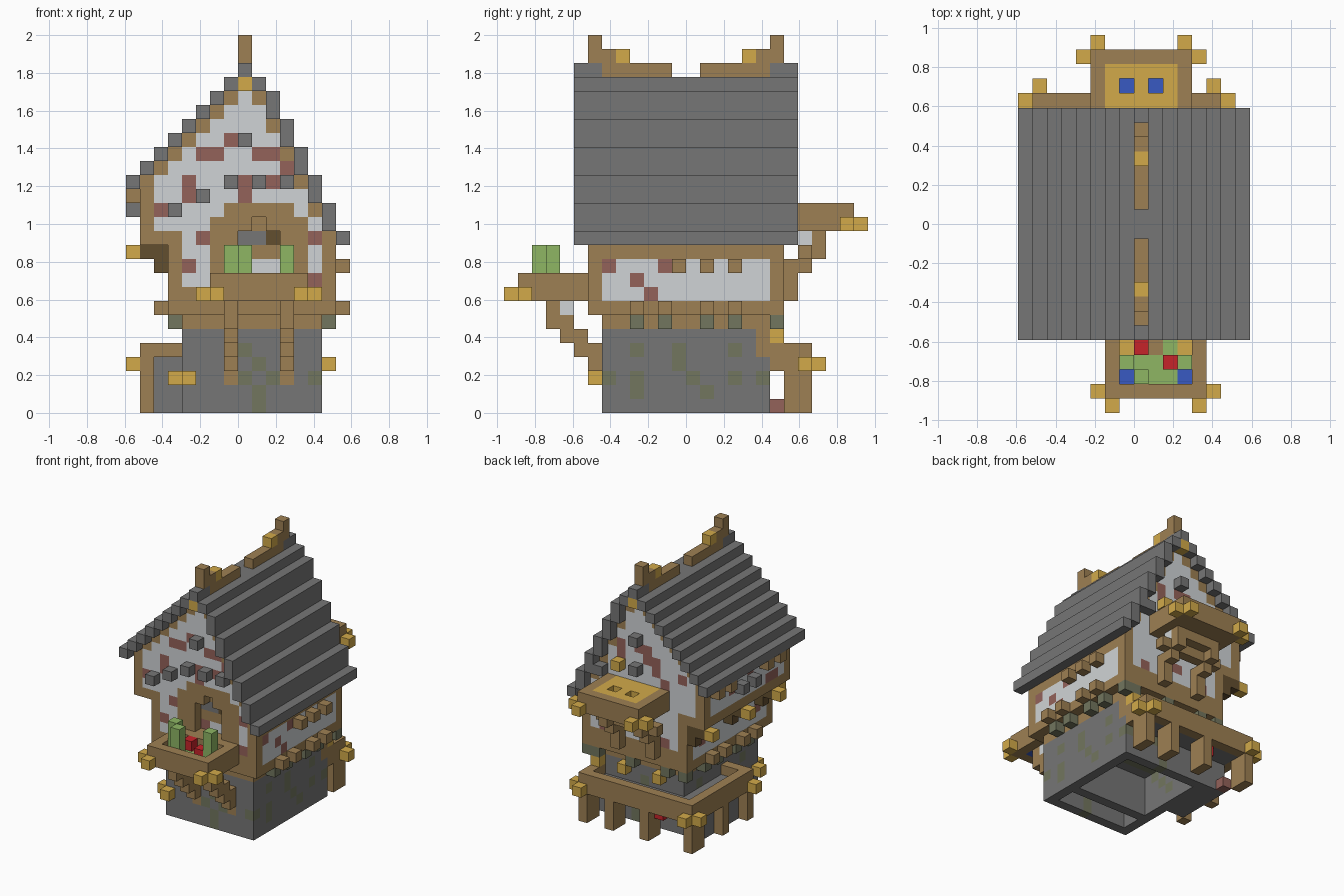
import bpy, bmesh
from mathutils import Vector

cube = bpy.data.objects.get("Cube")
if cube:
    bpy.data.objects.remove(cube, do_unlink=True)
UNIT = 2 / 27                      # edge length of one block
ORIGIN = Vector((8, 13, 0))        # block coordinates of the centre

COLOURS = {"wood": (158, 128, 83), "dark_wood": (98, 78, 47), "gold": (210, 170, 74),
           "stone": (118, 118, 118), "plaster": (208, 212, 214), "brick": (148, 98, 90),
           "moss": (114, 118, 94), "green": (142, 182, 100), "red": (198, 36, 42),
           "blue": (56, 90, 194)}
MATS = {}
for label, rgb in COLOURS.items():
    m = bpy.data.materials.new(label)
    m.use_nodes = True
    lin = [((c / 255 + 0.055) / 1.055) ** 2.4 for c in rgb] + [1]
    m.diffuse_color = lin
    m.node_tree.nodes["Principled BSDF"].inputs["Base Color"].default_value = lin
    MATS[label] = m


def span(v):
    return range(v[0], v[1] + 1) if isinstance(v, tuple) else (v,)


def fill(cells, colour, x, y, z):
    """Fill an inclusive block range with a colour."""
    for i in span(x):
        for j in span(y):
            for k in span(z):
                cells[i, j, k] = colour


def carve(cells, x, y, z):
    for i in span(x):
        for j in span(y):
            for k in span(z):
                cells.pop((i, j, k), None)


def build(name, cells):
    """Make a mesh from the exposed block faces."""
    bm = bmesh.new()
    used = sorted(set(cells.values()))
    for cell, colour in cells.items():
        for axis in range(3):
            for side in (0, 1):
                near = list(cell)
                near[axis] += 2 * side - 1
                if tuple(near) in cells:
                    continue
                u, v = Vector((0, 0, 0)), Vector((0, 0, 0))
                u[(axis + 1) % 3] = v[(axis + 2) % 3] = 1
                p = Vector(cell) - ORIGIN
                p[axis] += side
                quad = [p, p + u, p + u + v, p + v]
                if not side:
                    quad.reverse()
                face = bm.faces.new([bm.verts.new(q * UNIT) for q in quad])
                face.material_index = used.index(colour)
    bmesh.ops.remove_doubles(bm, verts=bm.verts, dist=UNIT / 100)
    mesh = bpy.data.meshes.new(name)
    bm.to_mesh(mesh)
    bm.free()
    for colour in used:
        mesh.materials.append(MATS[colour])
    bpy.context.collection.objects.link(bpy.data.objects.new(name, mesh))


def roof_low(i):
    """Lowest roof block in a column: shallow on one side, steep on the other."""
    if i <= 8:
        return 16 + i
    return {9: 23, 15: 12}.get(i, 41 - 2 * i)


# Hollow stone base with mossy blocks
end_moss = {(8, 4), (9, 3), (10, 2), (9, 1), (9, 0), (13, 2), (8, 2)}
side_moss = {(9, 4), (9, 2), (9, 1), (12, 4), (12, 3), (13, 2), (14, 1), (16, 4), (16, 2)}
base = {}
fill(base, "stone", (4, 13), (7, 18), (0, 5))
for i, j, k in base:
    if (i, k) in end_moss if j in (7, 18) else (j, k) in side_moss:
        base[i, j, k] = "moss"
fill(base, "wood", 13, 18, (4, 5))
for i in (7, 11):
    base[i, 7, 2] = "wood"
carve(base, (5, 12), (8, 9), (0, 3))
carve(base, (5, 12), (11, 17), (0, 3))
fill(base, "stone", (2, 3), (13, 18), (0, 3))
build("stone_base", base)

# Half-timbered house body
front_bricks = {(5, 18), (6, 18), (7, 19), (9, 18), (10, 18), (11, 17), (4, 15), (4, 16),
                (8, 15), (8, 16), (10, 16), (2, 14), (5, 12), (4, 10), (13, 12), (13, 9)}
back_bricks = {(8, 18), (7, 18), (7, 17), (6, 17), (6, 16), (5, 15), (5, 14), (10, 17),
               (10, 18), (3, 16), (12, 9), (9, 10), (8, 10), (5, 9)}
right_bricks = {(7, 10), (9, 9), (10, 8), (11, 10)}
left_bricks = {(8, 13), (9, 13), (12, 15), (15, 14), (17, 9), (8, 9), (7, 10)}


def wall_colour(i, j, k):
    left_edge = 1 if k > 11 else 3
    if i in (left_edge, 14) and 6 < j < 19:                     # long side walls
        if (j, k) in (right_bricks if i == 14 else left_bricks):
            return "brick"
        return "wood" if k in (7, 11, 12, 16) else "plaster"
    arch = 6 <= i <= 12 and k <= 13 or 7 <= i <= 11 and k == 14
    if k <= 8 or i in (left_edge, 14) or k == roof_low(i) - 1 or (j == 6 and arch):
        return "wood"
    if k == 12 and i < 4:
        return "wood"
    if (i, k) in (front_bricks if j == 6 else back_bricks):
        return "brick"
    return "plaster"


house = {}
fill(house, "wood", (4, 13), (7, 18), 6)
for i in range(1, 15):
    for j in range(6, 20):
        for k in range(7 if i > 2 else 12, min(roof_low(i), 23)):
            house[i, j, k] = wall_colour(i, j, k)
# Arched doorway set into the front wall
carve(house, (8, 10), 6, (10, 12))
carve(house, 9, 6, 13)
fill(house, "wood", (8, 10), 7, (11, 13))
fill(house, "plaster", (9, 10), 7, 10)
fill(house, "stone", (8, 9), 7, 12)
house[10, 7, 12] = "dark_wood"
build("house_body", house)

# Stepped roof
roof = {}
for i in range(16):
    top = roof_low(i) + (1 if 10 <= i <= 14 else 0)
    fill(roof, "stone", i, (5, 20), (roof_low(i), top))
fill(roof, "stone", 8, (5, 20), 23)
carve(roof, 8, (12, 13), 24)
for j, step in ((5, 1), (20, -1)):
    roof[8, j, 23] = "gold"
    for n in range(2, 7):
        roof[8, j + n * step, 24] = "wood"
build("roof", roof)

# Upturned ridge ornaments
ridge = {}
for j, step in ((6, 1), (19, -1)):
    fill(ridge, "wood", 8, j, (25, 26))
    ridge[8, j + step, 25] = "wood"
    ridge[8, j + 2 * step, 25] = "gold"
build("ridge_ornaments", ridge)

# Beam heads and corbels along the walls
heads = {}
for j in (9, 11, 14, 16):
    for i in (2, 15):
        heads[i, j, 7] = "wood"
for j in (9, 11, 14, 16, 19):
    for i in (3, 14):
        heads[i, j, 6] = "moss"
for i in (5, 9, 13):
    heads[i, 19, 6] = "moss"
for j in (12, 14, 16):
    heads[15, j, 10] = "wood"
for j in (8, 10, 16, 18):
    heads[0, j, 15] = "wood"
for j in (12, 14):
    heads[0, j, 14] = "stone"
for j in (8, 13, 19):
    fill(heads, "dark_wood", (1, 2), j, 11)
    heads[2, j, 10] = "dark_wood"
    heads[0, j, 11] = "gold"
build("beam_heads", heads)

# Stones standing proud of both gables
studs = {}
for i, k in ((7, 16), (9, 16), (11, 16), (8, 19), (3, 14), (5, 15)):
    studs[i, 5, k] = "stone"
for i, k in ((8, 19), (8, 16), (12, 15)):
    studs[i, 20, k] = "stone"
studs[10, 20, 16] = "gold"
build("gable_studs", studs)

# Front flower balcony on stepped brackets
balcony = {}
fill(balcony, "wood", (6, 12), (1, 5), (8, 9))
carve(balcony, (7, 11), (2, 4), 9)
fill(balcony, "green", (7, 11), (2, 4), 8)
for i in (7, 11):
    for n, k in ((0, 3), (0, 4), (1, 4), (1, 5), (2, 5), (2, 6), (3, 6), (3, 7)):
        balcony[i, 6 - n, k] = "wood"
    balcony[i, 4, 7] = "plaster"
    balcony[i, 4, 8] = "gold"
    balcony[i, 2, 8] = "blue"
    fill(balcony, "green", i, 3, (9, 11))
fill(balcony, "green", 8, 2, (9, 11))
balcony[9, 4, 8] = "wood"
balcony[8, 4, 9] = balcony[10, 3, 9] = "red"
for cell in ((5, 1), (6, 0), (12, 0), (13, 1)):
    balcony[cell + (8,)] = "gold"
build("flower_balcony", balcony)

# Back bay with gold top and crossed beams below
bay = {}
fill(bay, "wood", (5, 11), (20, 24), (13, 14))
fill(bay, "gold", (6, 10), (20, 23), 14)
fill(bay, "wood", (6, 10), 22, 12)
fill(bay, "wood", (5, 11), 21, 11)
for i in (7, 9):
    bay[i, 22, 13] = "blue"
    carve(bay, i, 22, 14)
for i in (6, 10):
    for j, k in ((20, 8), (20, 9), (20, 10), (21, 10), (22, 11)):
        bay[i, j, k] = "wood"
    bay[i, 21, 12] = "plaster"
    bay[i, 19, 5] = "gold"
for cell in ((4, 24), (5, 25), (11, 25), (12, 24)):
    bay[cell + (13,)] = "gold"
build("back_bay", bay)

# Raised porch wrapping the back and one side
porch = {}
fill(porch, "stone", (2, 12), (19, 20), 3)
fill(porch, "wood", (1, 13), 21, (3, 4))
fill(porch, "wood", 13, (19, 21), (3, 4))
fill(porch, "wood", 1, (12, 21), (3, 4))
fill(porch, "wood", (1, 3), 12, 4)
for i in (1, 6, 10, 13):
    fill(porch, "wood", i, (20, 21), (0, 2))
for j in (12, 16):
    fill(porch, "wood", 1, j, (0, 2))
porch[2, 19, 0] = "brick"
porch[5, 20, 2] = "red"
for cell in ((0, 21), (1, 22), (13, 22), (14, 21), (0, 12)):
    porch[cell + (3,)] = "gold"
porch[13, 19, 5] = "gold"
build("porch", porch)

# Gold corner blocks on the base
build("base_corner_blocks", {(3, 7, 2): "gold", (4, 6, 2): "gold"})
